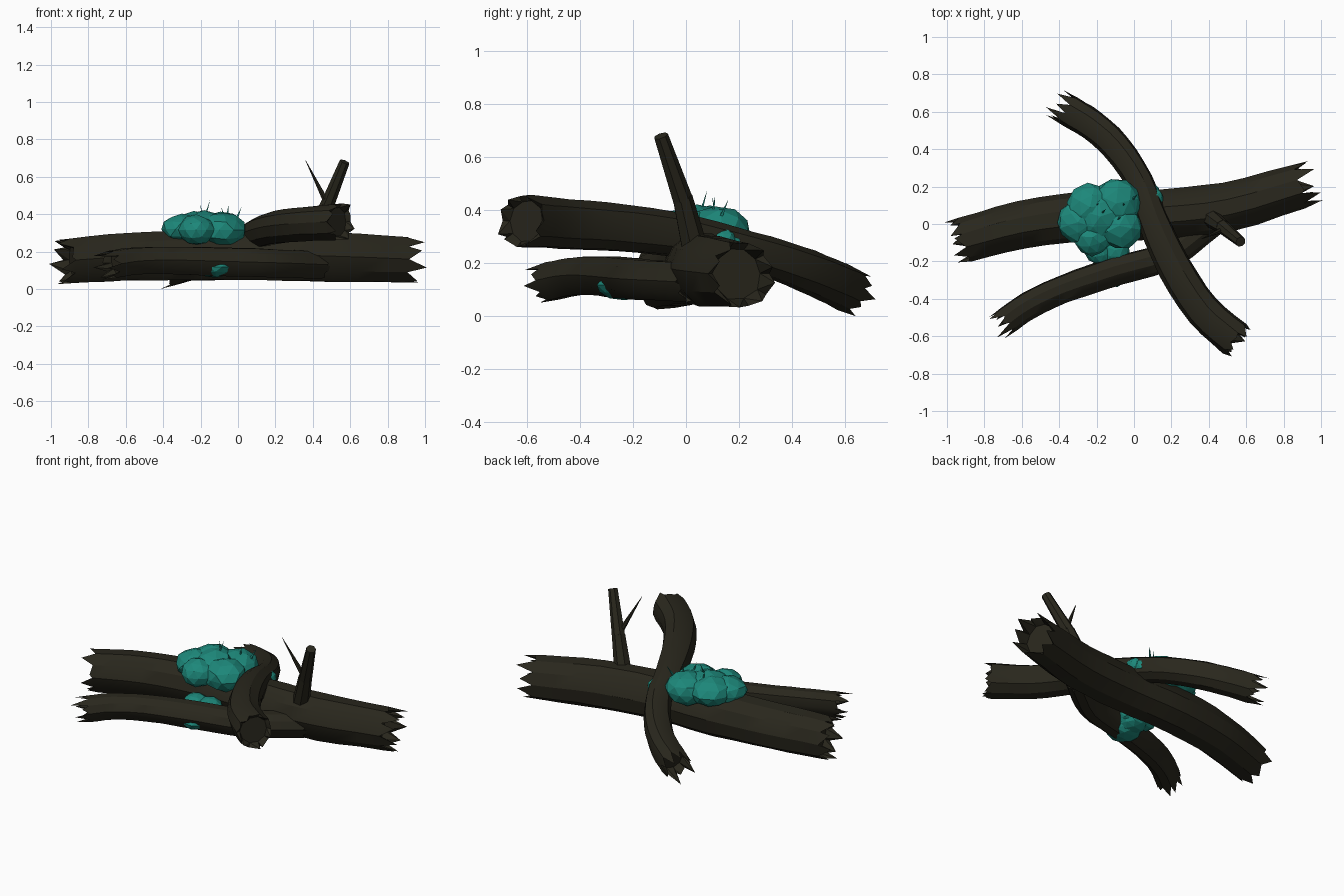
import bpy, bmesh, math, random
from mathutils import Vector, Matrix

random.seed(4)
if "Cube" in bpy.data.objects:
    bpy.data.objects.remove(bpy.data.objects["Cube"])


def material(name, colour):
    m = bpy.data.materials.new(name)
    m.use_nodes = True
    m.diffuse_color = colour
    bsdf = m.node_tree.nodes["Principled BSDF"]
    bsdf.inputs["Base Color"].default_value = colour
    bsdf.inputs["Roughness"].default_value = 0.9
    return m


bark = material("dark_bark", (0.022, 0.02, 0.012, 1))
teal = material("teal_moss", (0.012, 0.245, 0.195, 1))


def finish(bm, name, mat, angle=None):
    bmesh.ops.recalc_face_normals(bm, faces=bm.faces)
    mesh = bpy.data.meshes.new(name)
    bm.to_mesh(mesh)
    bm.free()
    mesh.materials.append(mat)
    ob = bpy.data.objects.new(name, mesh)
    bpy.context.collection.objects.link(ob)
    if angle:
        bpy.ops.object.select_all(action='DESELECT')
        ob.select_set(True)
        bpy.context.view_layer.objects.active = ob
        bpy.ops.object.shade_smooth_by_angle(angle=math.radians(angle))


def spline(points, steps):
    """Smooth path through points given as (x, y, z, radius)."""
    pts = [Vector(p) for p in points]
    pts = [2 * pts[0] - pts[1]] + pts + [2 * pts[-1] - pts[-2]]
    path = []
    for a, b, c, d in zip(pts, pts[1:], pts[2:], pts[3:]):
        for k in range(steps):
            t = k / steps
            path.append(0.5 * (2 * b + (c - a) * t + (2 * a - 5 * b + 4 * c - d) * t * t
                               + (3 * b - a - 3 * c + d) * t ** 3))
    return path + [pts[-2]]


def log(name, points, start_tear, end_tear, sides=10, steps=3):
    path = spline(points, steps)
    centres = [p.to_3d() for p in path]
    bm = bmesh.new()
    bumps = [random.uniform(0.93, 1.07) for _ in range(sides)]
    rings, tangents = [], []
    for i, c in enumerate(centres):
        tan = (centres[min(i + 1, len(centres) - 1)] - centres[max(i - 1, 0)]).normalized()
        side = tan.cross(Vector((0, 0, 1))).normalized()
        up = side.cross(tan)
        ring = []
        for k in range(sides):
            a = math.tau * k / sides
            r = path[i][3] * bumps[k] * random.uniform(0.98, 1.02)
            ring.append(bm.verts.new(c + r * (math.cos(a) * side + math.sin(a) * up)))
        rings.append(ring)
        tangents.append(tan)
    for r, s in zip(rings, rings[1:]):
        for k in range(sides):
            j = (k + 1) % sides
            bm.faces.new((r[k], r[j], s[j], s[k]))
    # torn ends: uneven splinters around a hollow with a flat floor
    for ring, c, out, tear in ((rings[0], centres[0], -tangents[0], start_tear),
                               (rings[-1], centres[-1], tangents[-1], end_tear)):
        floor = [bm.verts.new(c.lerp(v.co, 0.78) - out * tear * 0.3) for v in ring]
        bm.faces.new(floor)
        for k in range(sides):
            j = (k + 1) % sides
            a, b = ring[k], ring[j]
            length = tear * (random.uniform(0.7, 1.0) if k % 2 else random.uniform(0.15, 0.7))
            tip = bm.verts.new(a.co.lerp(b.co, random.uniform(0.1, 0.9)) + out * length)
            bm.faces.new((a, b, tip))
            bm.faces.new((a, tip, floor[k]))
            bm.faces.new((tip, b, floor[j]))
            bm.faces.new((tip, floor[j], floor[k]))
    finish(bm, name, bark, 30)


# three crossed logs
log("main_log", [(-0.9, -0.085, 0.155, 0.124), (-0.6, -0.005, 0.175, 0.132), (-0.25, 0.04, 0.185, 0.138),
                 (0.15, 0.05, 0.185, 0.139), (0.5, 0.09, 0.175, 0.137), (0.88, 0.2, 0.16, 0.124)],
    0.085, 0.12)
log("thin_log", [(-0.67, -0.505, 0.135, 0.075), (-0.56, -0.43, 0.15, 0.074), (-0.38, -0.345, 0.155, 0.075),
                 (-0.1, -0.25, 0.148, 0.078), (0.18, -0.165, 0.14, 0.078), (0.43, 0.02, 0.13, 0.075)],
    0.11, 0.04)
log("cross_log", [(0.54, -0.61, 0.36, 0.099), (0.37, -0.46, 0.35, 0.094), (0.22, -0.23, 0.333, 0.09),
                  (0.105, 0.02, 0.3, 0.081), (0.03, 0.23, 0.25, 0.073), (-0.09, 0.41, 0.19, 0.078),
                  (-0.22, 0.53, 0.14, 0.081), (-0.34, 0.605, 0.105, 0.083)],
    0.05, 0.13)


def spike(bm, base, tip, r1, r2=0.0, sides=6):
    base, tip = Vector(base), Vector(tip)
    d = tip - base
    m = Matrix.Translation((base + tip) / 2) @ d.to_track_quat('Z', 'Y').to_matrix().to_4x4()
    bmesh.ops.create_cone(bm, cap_ends=True, segments=sides, radius1=r1, radius2=r2,
                          depth=d.length, matrix=m)


# broken twig with a thorn
bm = bmesh.new()
spike(bm, (0.4, 0.04, 0.22), (0.475, -0.015, 0.45), 0.053, 0.039, 7)
spike(bm, (0.475, -0.015, 0.445), (0.57, -0.095, 0.68), 0.039, 0.028, 7)
spike(bm, (0.475, -0.03, 0.46), (0.36, -0.08, 0.69), 0.017, 0.001)
finish(bm, "twig", bark, 30)


def moss(name, lobes):
    """Clump of lumpy spheres given as (x, y, z, width radius, height radius)."""
    bm = bmesh.new()
    for x, y, z, r, h in lobes:
        m = Matrix.Translation((x, y, z)) @ Matrix.Diagonal((r, r, h, 1)) \
            @ Matrix.Rotation(random.uniform(0, 3), 4, 'Z')
        made = bmesh.ops.create_icosphere(bm, subdivisions=2, radius=1, matrix=m)
        for v in made["verts"]:
            v.co = Vector((x, y, z)) + (v.co - Vector((x, y, z))) * random.uniform(0.95, 1.06)
    finish(bm, name, teal)


# moss clumps on top, between the logs, and beside the crossing
moss("top_moss", [(-0.095, 0.11, 0.32, 0.135, 0.092), (-0.235, 0.09, 0.33, 0.125, 0.085),
                  (-0.3, 0.01, 0.32, 0.11, 0.08), (-0.08, -0.01, 0.315, 0.125, 0.092),
                  (-0.22, -0.07, 0.315, 0.1, 0.08), (-0.18, 0.04, 0.335, 0.13, 0.082)])
moss("lower_moss", [(-0.19, -0.14, 0.16, 0.075, 0.055), (-0.1, -0.14, 0.155, 0.08, 0.055),
                    (-0.12, -0.232, 0.117, 0.104, 0.055), (-0.12, -0.16, 0.13, 0.085, 0.055)])
moss("side_moss", [(0.105, 0.14, 0.285, 0.052, 0.05), (0.08, 0.17, 0.27, 0.055, 0.05)])

# small sprouts on the moss
bm = bmesh.new()
for x, y, lean, height in ((-0.18, 0.05, 0.03, 0.475), (-0.19, 0.11, -0.01, 0.45),
                           (-0.06, 0.1, 0.01, 0.455), (-0.07, 0.04, -0.02, 0.44),
                           (-0.01, 0.13, 0.03, 0.44)):
    spike(bm, (x, y, 0.37), (x + lean, y + lean, height), 0.009, 0.0, 4)
finish(bm, "sprouts", teal)
